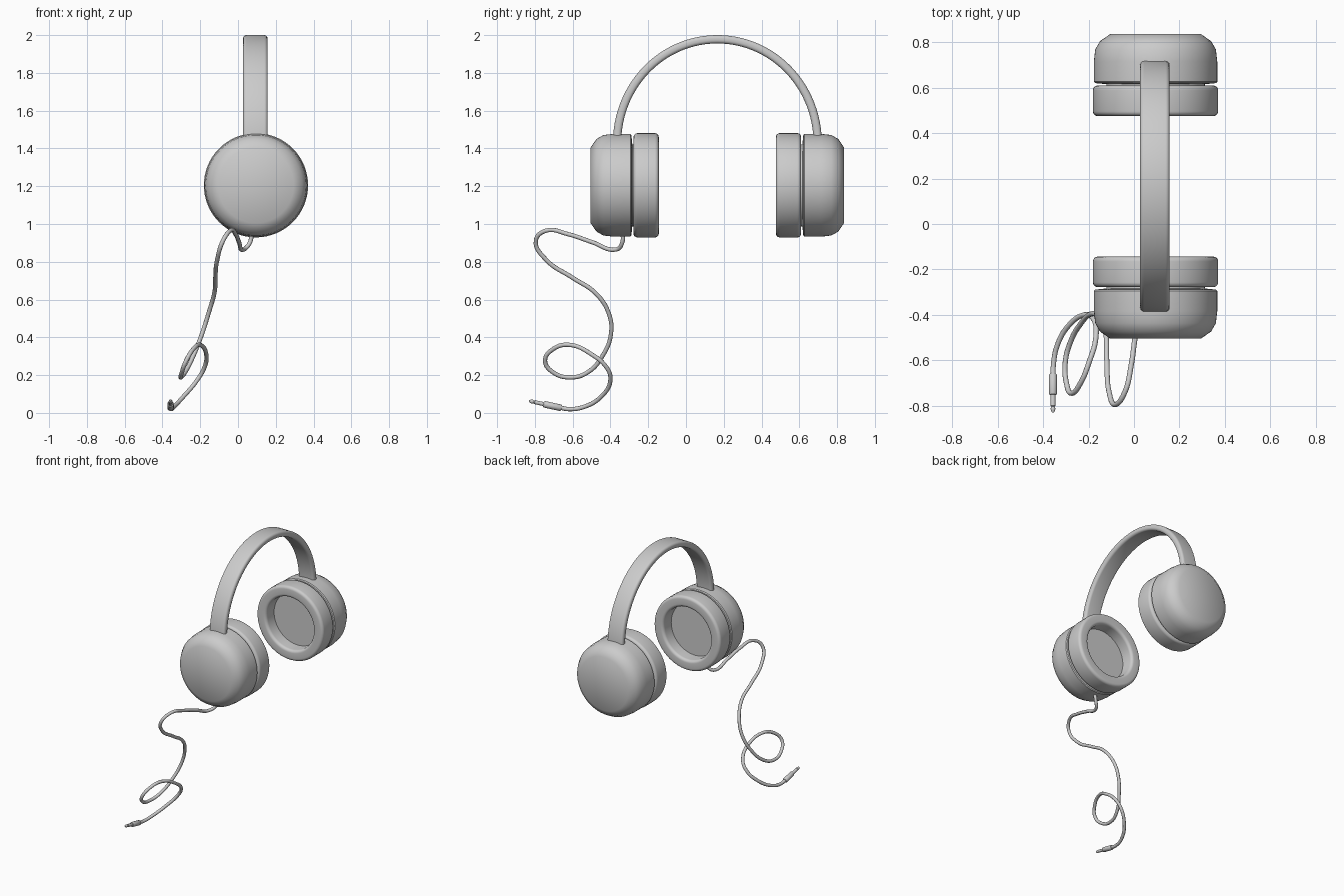
import bpy, bmesh, math
from mathutils import Vector

if "Cube" in bpy.data.objects:
    bpy.data.objects.remove(bpy.data.objects["Cube"])

CX, CY, CZ = 0.095, 0.166, 1.205   # cup axis x, mirror plane y, cup axis z


def finish(name, bm, angle=35):
    bmesh.ops.remove_doubles(bm, verts=bm.verts, dist=1e-5)
    bmesh.ops.recalc_face_normals(bm, faces=bm.faces)
    me = bpy.data.meshes.new(name)
    bm.to_mesh(me)
    bm.free()
    ob = bpy.data.objects.new(name, me)
    bpy.context.collection.objects.link(ob)
    bpy.ops.object.select_all(action='DESELECT')
    ob.select_set(True)
    bpy.context.view_layer.objects.active = ob
    bpy.ops.object.shade_smooth_by_angle(angle=math.radians(angle))
    return ob


def lathe(name, profile, origin, axis, sides=64, closed=False):
    """Spin (radius, distance) points about an axis."""
    bm = bmesh.new()
    q = Vector((0, 0, 1)).rotation_difference(Vector(axis).normalized())
    o = Vector(origin)
    vs = [bm.verts.new(o + q @ Vector((r, 0, d))) for r, d in profile]
    pairs = list(zip(vs, vs[1:])) + ([(vs[-1], vs[0])] if closed else [])
    edges = [bm.edges.new(p) for p in pairs]
    bmesh.ops.spin(bm, geom=vs + edges, cent=o, axis=q @ Vector((0, 0, 1)),
                   angle=2 * math.pi, steps=sides)
    return finish(name, bm)


def corner(cx, cy, r, a0, a1, n=5):
    return [(cx + r * math.cos(math.radians(a0 + (a1 - a0) * i / n)),
             cy + r * math.sin(math.radians(a0 + (a1 - a0) * i / n)))
            for i in range(n + 1)]


# Ear cups: distance runs from the mirror plane outwards
shell = [(0, 0.45), (0.215, 0.45), (0.266, 0.455), (0.272, 0.461), (0.272, 0.55),
         (0.266, 0.603), (0.245, 0.64), (0.2, 0.671), (0, 0.671)]
collar = [(0, 0.435), (0.217, 0.435), (0.217, 0.465), (0, 0.465)]
pad = (corner(0.255, 0.331, 0.021, -90, 0) + corner(0.255, 0.423, 0.021, 0, 90)
       + [(0.195, 0.444)] + corner(0.216, 0.331, 0.021, 180, 270))
driver = [(0, 0.405), (0.2, 0.405), (0.2, 0.44), (0, 0.44)]

for side, s in (("left", -1), ("right", 1)):
    o, ax = (CX, CY, CZ), (0, s, 0)
    lathe(side + "_cup_shell", shell, o, ax)
    lathe(side + "_cup_collar", collar, o, ax)
    lathe(side + "_ear_pad", pad, o, ax, closed=True)
    lathe(side + "_driver_cover", driver, o, ax)

# Headband: rounded strap section swept over an arch
W, T, R = 0.065, 0.022, 0.018
section = []
for sx, sy, a in ((1, 1, 0), (-1, 1, 90), (-1, -1, 180), (1, -1, 270)):
    section += corner(sx * (W - R), sy * (T - R), R, a, a + 90)
bm = bmesh.new()
rings = []
N = 56
for i in range(N + 1):
    t = math.radians(-6 + 192 * i / N)
    p = Vector((CX - 0.003, CY + 0.531 * math.cos(t), 1.43 + 0.548 * math.sin(t)))
    n = Vector((0, math.cos(t) / 0.531, math.sin(t) / 0.548)).normalized()
    rings.append([bm.verts.new(p + Vector((u, 0, 0)) + n * v) for u, v in section])
for a, b in zip(rings, rings[1:]):
    for k in range(len(a)):
        j = (k + 1) % len(a)
        bm.faces.new((a[k], a[j], b[j], b[k]))
bm.faces.new(rings[0])
bm.faces.new(rings[-1])
finish("headband", bm)

# Cable: smooth path from the cup to the plug
path = [(.075, -.335, .96), (.062, -.338, .9), (.03, -.37, .865), (.005, -.5, .905),
        (-.012, -.62, .945), (-.04, -.74, .965), (-.08, -.795, .91), (-.11, -.74, .81),
        (-.12, -.6, .715), (-.125, -.48, .635), (-.155, -.41, .53), (-.19, -.397, .42),
        (-.235, -.44, .305), (-.28, -.52, .215), (-.303, -.61, .188), (-.298, -.7, .212),
        (-.275, -.746, .275), (-.235, -.7, .34), (-.2, -.615, .36), (-.168, -.5, .31),
        (-.178, -.42, .24), (-.215, -.4, .175), (-.29, -.45, .085), (-.34, -.54, .032),
        (-.355, -.62, .02), (-.357, -.68, .031)]
cu = bpy.data.curves.new("cable_path", 'CURVE')
cu.dimensions = '3D'
cu.bevel_depth = 0.0115
cu.bevel_resolution = 3
cu.resolution_u = 8
cu.use_fill_caps = True
sp = cu.splines.new('BEZIER')
sp.bezier_points.add(len(path) - 1)
for bp, p in zip(sp.bezier_points, path):
    bp.co = p
    bp.handle_left_type = bp.handle_right_type = 'AUTO'
tmp = bpy.data.objects.new("cable_path", cu)
bpy.context.collection.objects.link(tmp)
bpy.context.view_layer.update()
bm = bmesh.new()
me = bpy.data.meshes.new_from_object(tmp.evaluated_get(bpy.context.evaluated_depsgraph_get()))
bm.from_mesh(me)
bpy.data.objects.remove(tmp)
finish("cable", bm, 50)

# Audio plug: sleeve and stepped tip
plug = [(0, 0), (0.014, 0), (0.0175, 0.005), (0.0175, 0.09), (0.015, 0.095), (0.0105, 0.096),
        (0.0105, 0.145), (0.007, 0.149), (0.0105, 0.157), (0.0095, 0.165), (0.004, 0.175), (0, 0.175)]
lathe("audio_plug", plug, (-.357, -.66, .026), (0, -1, 0.22), sides=24)
